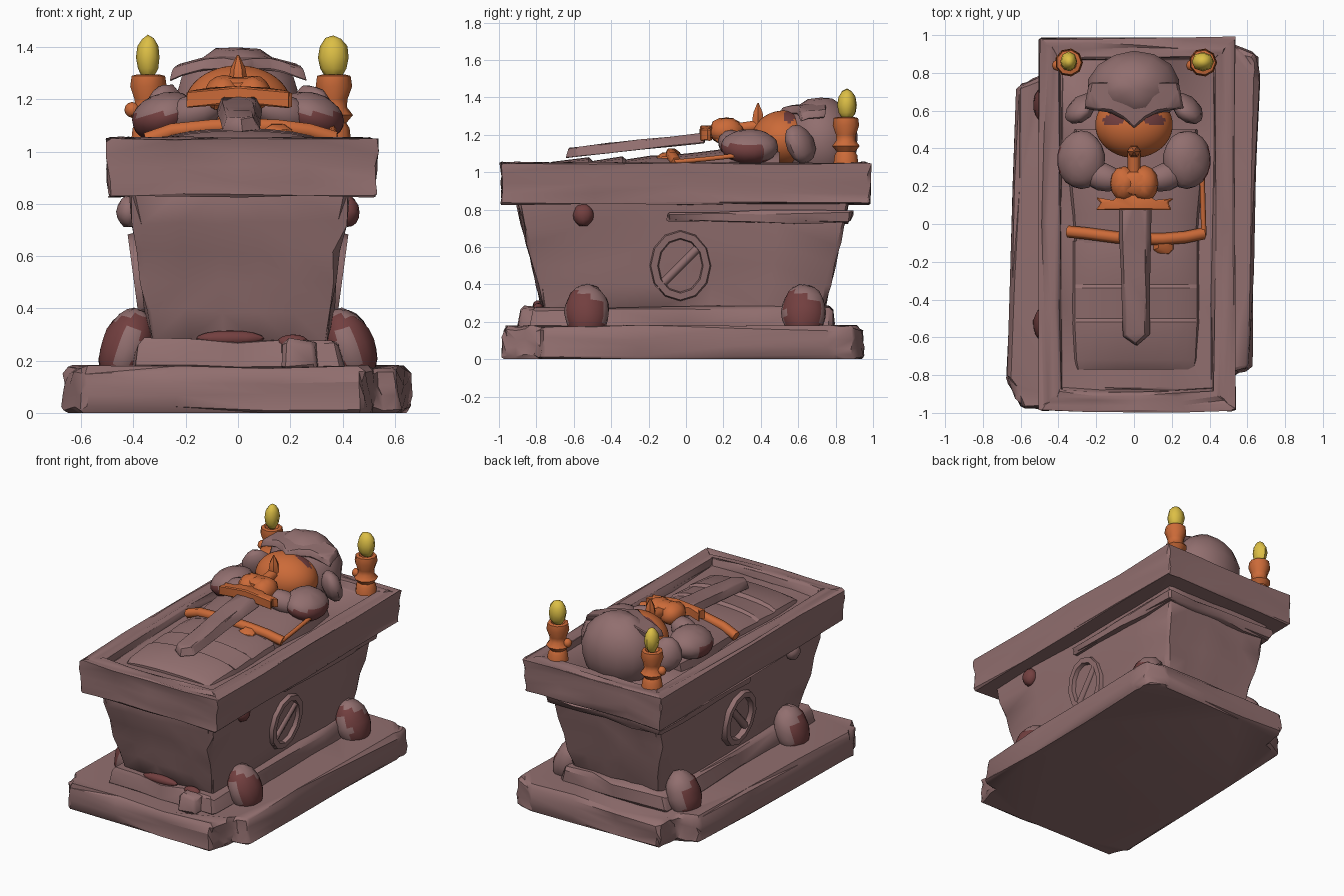
import bpy, bmesh, math, random
from mathutils import Matrix, Vector, Euler

if "Cube" in bpy.data.objects:
    bpy.data.objects.remove(bpy.data.objects["Cube"])

random.seed(4)


def material(name, rgb):
    m = bpy.data.materials.new(name)
    m.diffuse_color = (*rgb, 1)
    m.use_nodes = True
    m.node_tree.nodes["Principled BSDF"].inputs["Base Color"].default_value = m.diffuse_color
    return m


STONE = material("mauve stone", (0.285, 0.158, 0.158))
ORANGE = material("burnt orange", (0.60, 0.145, 0.04))
RED = material("dark red", (0.17, 0.05, 0.05))
YELLOW = material("flame yellow", (0.72, 0.52, 0.06))


def finish(name, bm, mats, angle=35, rule=None):
    bmesh.ops.recalc_face_normals(bm, faces=bm.faces)
    bm.normal_update()
    if rule:
        for f in bm.faces:
            f.material_index = int(rule(f.calc_center_median(), f.normal))
    me = bpy.data.meshes.new(name)
    bm.to_mesh(me)
    bm.free()
    for m in mats:
        me.materials.append(m)
    me.shade_smooth()
    me.set_sharp_from_angle(angle=math.radians(angle))
    ob = bpy.data.objects.new(name, me)
    bpy.context.collection.objects.link(ob)
    return ob


def rect(x0, x1, y0, y1):
    return [(x0, y0), (x1, y0), (x1, y1), (x0, y1)]


def slab(name, low, high, z0, z1, mat=STONE, bevel=0.02, cuts=3, jitter=0.009,
         inset=0, depth=0, warp=None):
    """Chipped prism between two outlines, optionally with a sunken top."""
    bm = bmesh.new()
    a = [bm.verts.new((x, y, z0)) for x, y in low]
    b = [bm.verts.new((x, y, z1)) for x, y in high]
    n = len(a)
    bm.faces.new(a[::-1])
    top = bm.faces.new(b)
    for i in range(n):
        j = (i + 1) % n
        bm.faces.new((a[i], a[j], b[j], b[i]))
    bm.normal_update()
    if inset:
        bmesh.ops.inset_region(bm, faces=[top], thickness=inset)
        bmesh.ops.inset_region(bm, faces=[top], thickness=0.015)
        for v in top.verts:
            v.co.z -= depth
    bmesh.ops.bevel(bm, geom=bm.edges[:], offset=min(bevel, 0.006) if inset else bevel,
                    segments=1, affect='EDGES')
    if cuts:
        long_edges = [e for e in bm.edges if e.calc_length() > max(bevel * 5, 0.1)]
        bmesh.ops.subdivide_edges(bm, edges=long_edges, cuts=cuts, use_grid_fill=True)
    bmesh.ops.triangulate(bm, faces=bm.faces[:])
    for v in bm.verts:
        on_floor = v.co.z < 0.001
        v.co += Vector([random.uniform(-jitter, jitter) for _ in range(3)])
        if on_floor:
            v.co.z = 0
        if warp:
            v.co.z += warp(v.co)
    return finish(name, bm, [mat])


def blob(name, loc, radii, mats=(STONE,), rule=None, rot=(0, 0, 0), seg=12, jitter=0.0):
    """Ellipsoid, lightly roughened; rule picks colour from centre and normal."""
    bm = bmesh.new()
    bmesh.ops.create_uvsphere(bm, u_segments=seg, v_segments=max(6, seg * 2 // 3), radius=1)
    for v in bm.verts:
        v.co *= 1 + random.uniform(-jitter, jitter)
    bm.transform(Matrix.LocRotScale(Vector(loc), Euler(rot), Vector(radii)))
    return finish(name, bm, mats, 50, rule)


def lathe(name, x, y, profile, mat, sides=9):
    bm = bmesh.new()
    rings = []
    for r, z in profile:
        rings.append([bm.verts.new((x + r * math.cos(i * math.tau / sides),
                                    y + r * math.sin(i * math.tau / sides), z))
                      for i in range(sides)])
    for p, q in zip(rings, rings[1:]):
        for i in range(sides):
            j = (i + 1) % sides
            bm.faces.new((p[i], p[j], q[j], q[i]))
    bm.faces.new(rings[0][::-1])
    bm.faces.new(rings[-1])
    return finish(name, bm, [mat], 45)


def mound(name, stations):
    """Low vaulted form from (y, half width, top z) sections."""
    bm = bmesh.new()
    rows = [[bm.verts.new((0.01 - w * math.cos(math.pi * i / 10), y,
                           0.98 + (h - 0.98) * math.sin(math.pi * i / 10) ** 0.6))
             for i in range(11)] for y, w, h in stations]
    for p, q in zip(rows, rows[1:]):
        for i in range(10):
            bm.faces.new((p[i], p[i + 1], q[i + 1], q[i]))
    bm.faces.new(rows[0])
    bm.faces.new(rows[-1])
    return finish(name, bm, [STONE], 30)


def tube(name, points, radius, mat):
    """Rounded bar swept along a few points."""
    cu = bpy.data.curves.new(name, 'CURVE')
    cu.dimensions = '3D'
    cu.bevel_depth, cu.bevel_resolution, cu.use_fill_caps = radius, 1, True
    sp = cu.splines.new('POLY')
    sp.points.add(len(points) - 1)
    for p, c in zip(sp.points, points):
        p.co = (*c, 1)
    cu.materials.append(mat)
    ob = bpy.data.objects.new(name, cu)
    bpy.context.collection.objects.link(ob)
    return ob


# Stepped base with broken corners
base = [(-0.67, -0.83), (-0.60, -0.985), (0.48, -0.985), (0.53, -0.79), (0.62, -0.77),
        (0.665, 0.78), (0.65, 0.91), (0.52, 0.95), (-0.46, 0.95), (-0.48, 0.79), (-0.62, 0.73)]
slab("base_slab", base, [(x * 0.99, y * 0.99) for x, y in base], 0, 0.175, bevel=0.018, cuts=2)
slab("plinth", rect(-0.41, 0.41, -0.83, 0.79), rect(-0.38, 0.38, -0.82, 0.78), 0.16, 0.28)
blob("front_red_patch", (-0.03, -0.79, 0.285), (0.13, 0.03, 0.03), (RED,))
blob("front_red_chip", (0.21, -0.79, 0.27), (0.06, 0.03, 0.03), (RED,))
slab("loose_block", rect(0.16, 0.31, -0.9, -0.79), rect(0.17, 0.30, -0.89, -0.79), 0.16, 0.28, cuts=0)

# Tapered coffin body and its lid with a sunken top
slab("coffin_body", rect(-0.335, 0.345, -0.76, 0.735), rect(-0.415, 0.425, -0.91, 0.88),
     0.26, 0.86, cuts=4, jitter=0.011)
slab("upper_moulding", rect(-0.42, 0.43, -0.1, 0.87), rect(-0.435, 0.445, -0.1, 0.90),
     0.73, 0.79, bevel=0.012)
slab("lid", rect(-0.495, 0.525, -0.985, 0.98), rect(-0.50, 0.535, -0.99, 0.985),
     0.83, 1.05, bevel=0.025, inset=0.15, depth=0.05, jitter=0.008)

# Stone feet, corner knobs and carved rings on both sides


def wall(z):
    return 0.38 + 0.134 * (z - 0.5)


for s in (-1, 1):
    side = "right" if s > 0 else "left"
    for y in (-0.53, 0.63):
        blob(f"{side}_foot_stone", (s * 0.425, y, 0.25), (0.10, 0.12, 0.155), (STONE, RED),
             lambda c, n, y=y: c.z < 0.34 - 0.5 * (c.y - y) and y - 0.1 < c.y < y + 0.09,
             rot=(0, -s * 0.35, 0), seg=18, jitter=0.03)
    blob(f"{side}_corner_knob", (s * 0.42, -0.55, 0.77), (0.045, 0.055, 0.06),
         (RED if s > 0 else STONE,), jitter=0.05)
    bm = bmesh.new()
    rings = []
    for k in range(12):
        a = k * math.tau / 12
        ring = []
        for dx, dr in ((-0.03, -0.03), (0.018, -0.018), (0.018, 0.018), (-0.03, 0.03)):
            z = 0.50 + (0.165 + dr) * math.sin(a)
            ring.append(bm.verts.new((s * (wall(z) + dx), -0.03 + (0.14 + dr) * math.cos(a), z)))
        rings.append(ring)
    for k in range(12):
        p, q = rings[k], rings[(k + 1) % 12]
        for i in range(4):
            bm.faces.new((p[i], q[i], q[(i + 1) % 4], p[(i + 1) % 4]))
    finish(f"{side}_carved_ring", bm, [STONE])
    tube(f"{side}_carved_stroke", [(s * (wall(z) - 0.01), y, z) for y, z in
                                   ((-0.15, 0.38), (-0.03, 0.50), (0.08, 0.61))], 0.025, STONE)

# Reclining figure: torso, draped legs with fold steps
mound("torso", [(-0.1, 0.33, 1.09), (0.05, 0.34, 1.105), (0.25, 0.36, 1.13), (0.5, 0.33, 1.12)])
mound("draped_legs", [(-0.77, 0.32, 1.02), (-0.72, 0.33, 1.055), (-0.52, 0.34, 1.08), (-0.5, 0.34, 1.06),
                      (-0.34, 0.34, 1.085), (-0.32, 0.34, 1.068), (-0.18, 0.34, 1.09), (-0.09, 0.34, 1.085)])
tube("belt", [(-0.35, -0.04, 1.045), (-0.25, -0.05, 1.08), (-0.1, -0.07, 1.095), (0, -0.08, 1.10),
              (0.15, -0.08, 1.095), (0.27, -0.07, 1.08), (0.37, -0.05, 1.05)], 0.032, ORANGE)
slab("belt_pouch", rect(0.1, 0.21, -0.16, -0.06), rect(0.11, 0.2, -0.15, -0.06), 1.05, 1.105, ORANGE,
     cuts=0, jitter=0.004)
tube("side_trim", [(0.36, 0.28, 1.09), (0.365, 0.1, 1.07), (0.37, -0.06, 1.055)], 0.014, ORANGE)
for s in (-1, 1):
    side = "right" if s > 0 else "left"
    blob(f"{side}_shoulder", (s * 0.28, 0.34, 1.135), (0.13, 0.155, 0.09), (STONE, RED),
         lambda c, n, s=s: c.z < 1.15 and n.z < 0.35 and n.y < 0.4 and s * c.x > 0.2,
         rot=(0, s * 0.3, 0), seg=18, jitter=0.02)
    blob(f"{side}_forearm", (s * 0.17, 0.25, 1.15), (0.12, 0.075, 0.07), rot=(0, s * 0.3, s * 0.3))
    blob(f"{side}_hand", (s * 0.055, 0.215, 1.22), (0.075, 0.095, 0.07), (ORANGE,), jitter=0.06)
    blob(f"{side}_cheek_flap", (s * 0.28, 0.61, 1.15), (0.10, 0.06, 0.11),
         rot=(0.3, s * 0.3, s * -0.6), seg=9, jitter=0.04)
slab("hand_knuckles", rect(-0.11, 0.11, 0.15, 0.28), rect(-0.08, 0.08, 0.16, 0.27), 1.16, 1.285,
     ORANGE, bevel=0.02, cuts=0, jitter=0.005)

# Head with painted eyes, under a pointed hood
blob("face", (0, 0.525, 1.175), (0.205, 0.175, 0.155), (ORANGE, RED),
     lambda c, n: c.z > 1.2 and ((abs(c.x) - 0.112) / 0.055) ** 2 + ((c.y - 0.55) / 0.03) ** 2 < 1, seg=48)
blob("hood", (0, 0.72, 1.16), (0.25, 0.20, 0.245), seg=14, jitter=0.025)
brim = [(-0.265, 0.61), (-0.13, 0.59), (-0.06, 0.555), (0, 0.50), (0.06, 0.555), (0.13, 0.59),
        (0.265, 0.61), (0.24, 0.74), (-0.24, 0.74)]
slab("hood_brim", brim, [(x * 0.95, y + 0.01) for x, y in brim], 1.315, 1.355, bevel=0.006, cuts=2,
     jitter=0.002, warp=lambda c: 0.25 * min(c.y - 0.55, 0.1) - 0.9 * c.x ** 2)

# Sword: blade sloping to the feet, crossguard, grip and pommel
blade = [(-0.06, -0.60), (0.01, -0.645), (0.085, -0.59), (0.095, 0.10), (-0.085, 0.10)]
slab("sword_blade", blade, [(x * 0.7, y * 0.98) for x, y in blade], 1.145, 1.20, bevel=0.006,
     jitter=0.003, warp=lambda c: 0.11 * c.y)
guard = [(-0.20, 0.075), (0.20, 0.075), (0.18, 0.11), (0.21, 0.135), (0.11, 0.125), (0.08, 0.15),
         (-0.08, 0.15), (-0.11, 0.125), (-0.20, 0.14), (-0.175, 0.11)]
slab("crossguard", guard, guard, 1.185, 1.25, ORANGE, bevel=0.006, cuts=1, jitter=0.002,
     warp=lambda c: -0.5 * c.x ** 2)
tube("sword_grip", [(0, 0.12, 1.21), (0, 0.40, 1.25)], 0.035, ORANGE)
lathe("pommel", 0, 0.385, [(0.03, 1.22), (0.035, 1.28), (0.028, 1.32), (0.004, 1.37)], ORANGE, 6)

# Candles with wax drips and flames
for side, x, w in (("left", -0.345, 0.045), ("right", 0.365, 0.06)):
    lathe(f"{side}_candle", x, 0.855, [(0.068, 1.04), (0.062, 1.09), (0.05, 1.11), (0.075, 1.14), (0.052, 1.17),
          (0.054, 1.20), (0.072, 1.25), (0.066, 1.29), (0.045, 1.295), (0.03, 1.275)], ORANGE)
    blob(f"{side}_wax_drip", (x - 0.06, 0.84, 1.16), (0.03, 0.03, 0.03), (ORANGE,), seg=8)
    blob(f"{side}_flame", (x, 0.86, 1.36), (w, 0.052, 0.085), (YELLOW,), seg=8, jitter=0.04)
